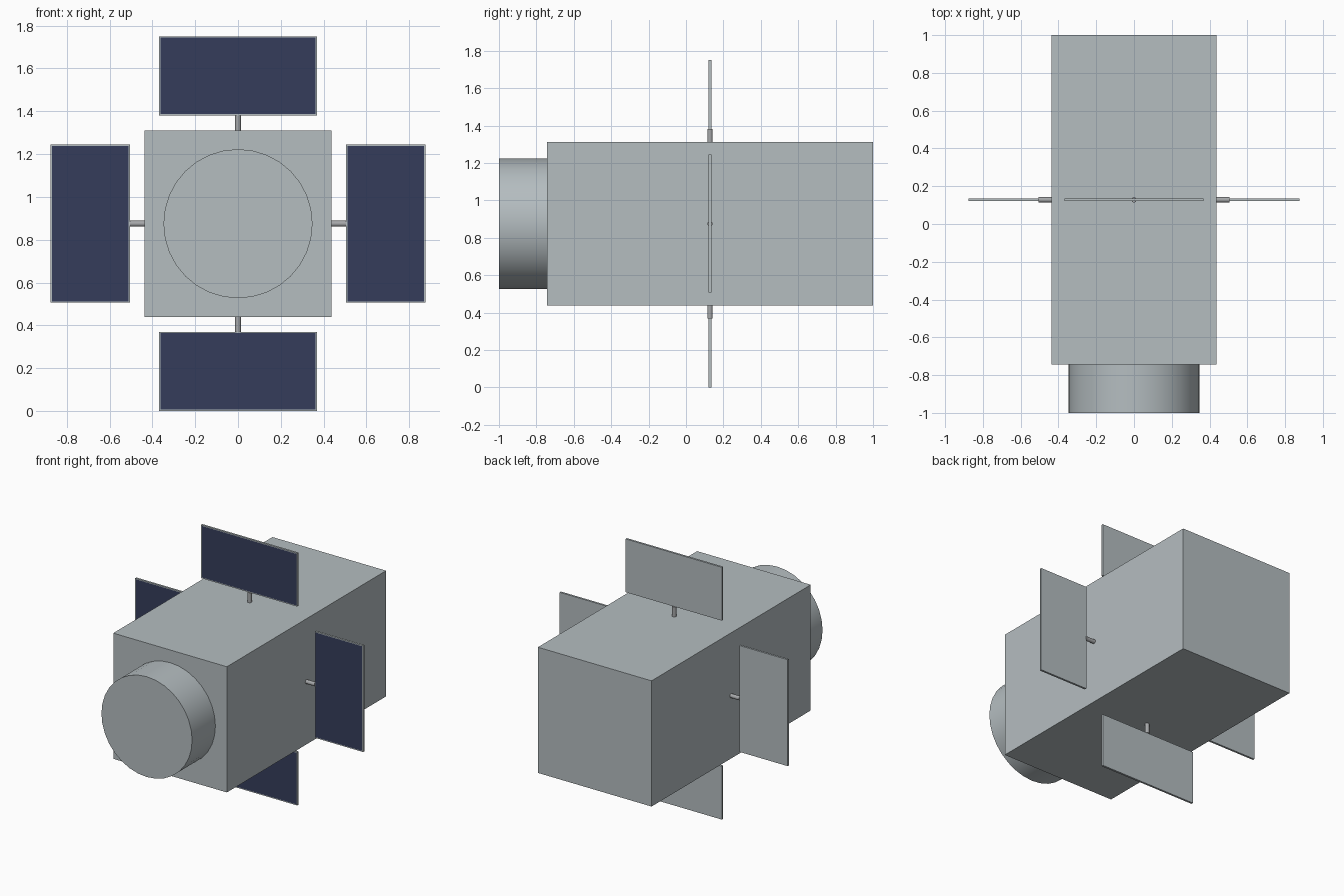
import bpy, bmesh, math
from mathutils import Matrix, Vector

old = bpy.data.objects.get("Cube")
if old:
    bpy.data.objects.remove(old, do_unlink=True)

CENTRE_Z = 0.875   # axis of the body
PANEL_Y = 0.128    # plane of the panels
HALF = 0.436       # half width of the body


def material(name, rgb):
    m = bpy.data.materials.new(name)
    m.use_nodes = True
    m.diffuse_color = (*rgb, 1)
    m.node_tree.nodes["Principled BSDF"].inputs["Base Color"].default_value = (*rgb, 1)
    return m


hull_grey = material("hull grey", (0.46, 0.51, 0.53))
cell_navy = material("cell navy", (0.035, 0.046, 0.105))
rod_grey = material("rod grey", (0.38, 0.39, 0.40))


def finish(name, bm, mats):
    mesh = bpy.data.meshes.new(name)
    bm.to_mesh(mesh)
    bm.free()
    for m in mats:
        mesh.materials.append(m)
    obj = bpy.data.objects.new(name, mesh)
    bpy.context.scene.collection.objects.link(obj)
    return obj


def box(size, centre):
    bm = bmesh.new()
    bmesh.ops.create_cube(bm, size=1, matrix=Matrix.Translation(centre) @ Matrix.Diagonal((*size, 1)))
    return bm


def cylinder(radius, depth, sides, matrix):
    bm = bmesh.new()
    bmesh.ops.create_cone(bm, cap_ends=True, segments=sides, radius1=radius,
                          radius2=radius, depth=depth, matrix=matrix)
    for f in bm.faces:
        f.smooth = len(f.verts) == 4
    for e in bm.edges:
        e.smooth = e.calc_face_angle(0) < math.radians(60)
    return bm


# Main body
finish("body", box((2 * HALF, 1.745, 2 * HALF), (0, PANEL_Y, CENTRE_Z)), [hull_grey])

# Round front drum
drum_pose = Matrix.Translation((0, -0.87, CENTRE_Z)) @ Matrix.Rotation(math.pi / 2, 4, 'X')
finish("front_drum", cylinder(0.348, 0.26, 32, drum_pose), [hull_grey])

# Four panels on short rods, turned about the body axis
for i, side in enumerate(("top", "left", "bottom", "right")):
    pose = Matrix.Translation((0, PANEL_Y, CENTRE_Z)) @ Matrix.Rotation(i * math.pi / 2, 4, 'Y')

    rod_pose = pose @ Matrix.Translation((0, 0, 0.468))
    finish(side + "_rod", cylinder(0.014, 0.075, 16, rod_pose), [rod_grey])

    bm = box((0.738, 0.014, 0.37), (0, 0, 0.69))
    bm.normal_update()
    front = [f for f in bm.faces if f.normal.y < -0.9]
    bmesh.ops.inset_region(bm, faces=front, thickness=0.009)
    front[0].material_index = 1
    bm.transform(pose)
    finish(side + "_panel", bm, [hull_grey, cell_navy])
